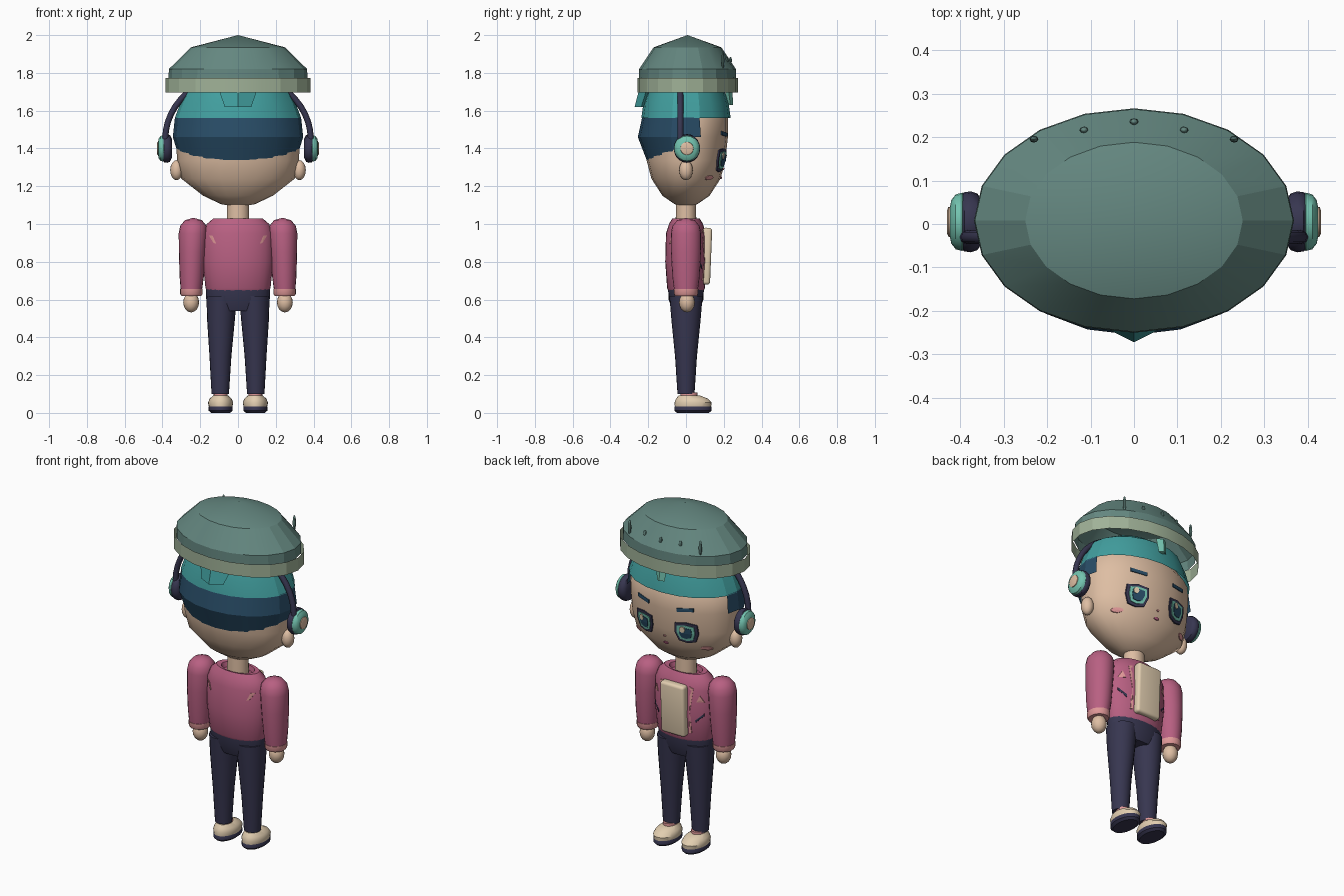
import bpy, bmesh
from math import sin, cos, pi
from mathutils import Matrix, Vector
from mathutils.bvhtree import BVHTree

cube = bpy.data.objects.get("Cube")
if cube:
    bpy.data.objects.remove(cube, do_unlink=True)


def material(name, *rgb):
    lin = [(c / 255 / 12.92) if c < 11 else ((c / 255 + 0.055) / 1.055) ** 2.4 for c in rgb]
    m = bpy.data.materials.new(name)
    m.use_nodes = True
    m.diffuse_color = (*lin, 1)
    m.node_tree.nodes["Principled BSDF"].inputs["Base Color"].default_value = (*lin, 1)
    return m


GREEN = material("hat green", 100, 135, 128)
SAGE = material("rim sage", 160, 178, 152)
TEAL = material("cap teal", 66, 160, 160)
BLUE = material("hair blue", 40, 76, 102)
SKIN = material("skin", 222, 190, 163)
ROSE = material("jacket rose", 184, 96, 130)
PINK = material("light pink", 224, 152, 152)
NAVY = material("dark navy", 55, 54, 80)
MINT = material("mint", 115, 195, 175)
CREAM = material("cream", 226, 206, 176)


def finish(bm, name, mat, angle=40):
    me = bpy.data.meshes.new(name)
    bm.to_mesh(me)
    bm.free()
    me.materials.append(mat)
    ob = bpy.data.objects.new(name, me)
    bpy.context.collection.objects.link(ob)
    if angle:
        bpy.ops.object.select_all(action='DESELECT')
        ob.select_set(True)
        bpy.context.view_layer.objects.active = ob
        bpy.ops.object.shade_smooth_by_angle(angle=angle * pi / 180)
    return ob


def loft(name, mat, rings, at=(0, 0, 0), seg=20, caps=True, angle=40, turn=0, keep=None):
    """Stack of ellipses (z, rx, ry[, cx, cy]), lowest first; zero radius makes a pole."""
    bm = bmesh.new()
    loops = []
    for z, rx, ry, *c in rings:
        cx, cy = c or (0, 0)
        n = seg if rx else 1
        loops.append([bm.verts.new((cx + rx * sin(2 * pi * i / seg),
                                    cy - ry * cos(2 * pi * i / seg), z)) for i in range(n)])
    for a, b in zip(loops, loops[1:]):
        for i in range(seg):
            j = (i + 1) % seg
            quad = [a[i % len(a)], a[j % len(a)], b[j % len(b)], b[i % len(b)]]
            bm.faces.new(list(dict.fromkeys(quad)))
    if caps:
        if len(loops[0]) > 1:
            bm.faces.new(loops[0][::-1])
        if len(loops[-1]) > 1:
            bm.faces.new(loops[-1])
    if keep:
        drop = [f for f in bm.faces if not keep(f.calc_center_median())]
        bmesh.ops.delete(bm, geom=drop, context='FACES')
    bm.transform(Matrix.Translation(at) @ Matrix.Rotation(turn, 4, 'Y'))
    return finish(bm, name, mat, angle)


def ball(name, mat, at, rx, ry, rz, seg=16, n=8):
    arc = [k * pi / n for k in range(n + 1)]
    rings = [(-rz * cos(a), rx * sin(a) if 0 < k < n else 0, ry * sin(a)) for k, a in enumerate(arc)]
    return loft(name, mat, rings, at, seg)


def decal(name, mat, tree, pts, side=1, off=0.006):
    """Thin plate laid on a surface; pts are (x, z), side is the y direction it faces."""
    bm = bmesh.new()
    n = len(pts)
    mid = (sum(p[0] for p in pts) / n, sum(p[1] for p in pts) / n)

    def drop(x, z):
        hit = tree.ray_cast(Vector((x, side, z)), Vector((0, -side, 0)))[0]
        return bm.verts.new((x, (hit.y if hit else 0) + side * off, z))
    edge = [drop(*p) for p in pts]
    center = drop(*mid)
    for i in range(n):
        bm.faces.new((center, edge[i], edge[(i + 1) % n]))
    ext = bmesh.ops.extrude_face_region(bm, geom=bm.faces[:])
    for v in ext["geom"]:
        if isinstance(v, bmesh.types.BMVert):
            v.co.y -= side * 0.009
    bmesh.ops.recalc_face_normals(bm, faces=bm.faces)
    return finish(bm, name, mat, 0)


def tree_of(ob):
    return BVHTree.FromObject(ob, bpy.context.evaluated_depsgraph_get())


def oval(x, z, rx, rz, n=10):
    return [(x + rx * cos(2 * pi * i / n), z + rz * sin(2 * pi * i / n)) for i in range(n)]


# Head, hair, cap and hat
head = loft("head", SKIN, [(1.09, 0, 0), (1.105, .09, .06), (1.15, .185, .125), (1.24, .3, .183),
                           (1.335, .322, .208), (1.46, .33, .222), (1.56, .325, .222),
                           (1.68, .22, .15), (1.72, 0, 0)])
loft("hair", BLUE, [(1.33, .305, .205), (1.46, .345, .255), (1.565, .334, .232)], caps=False, angle=20,
     keep=lambda c: c.y < (0.1 if c.z > 1.45 else -0.02))
loft("cap", TEAL, [(1.56, .335, .237), (1.64, .305, .225), (1.7, .275, .205), (1.76, .17, .12), (1.79, 0, 0)],
     caps=False, angle=20)
loft("hat_dome", GREEN, [(1.76, .368, .258), (1.82, .366, .256), (1.935, .25, .18), (2, 0, 0)],
     at=(0, .008, 0), caps=False, angle=15)
loft("hat_rim", SAGE, [(1.697, .385, .266), (1.772, .385, .266)], at=(0, .008, 0), caps=False, angle=15)
loft("cap_back_tab", TEAL, [(1.62, .07, .035, 0, -.237), (1.705, .1, .04, 0, -.21)], seg=4, angle=0)
loft("cap_front_tab", MINT, [(1.63, .025, .015, 0, .235), (1.71, .035, .02, 0, .225)], seg=4, angle=0)
for x, y, h in ((0, .235, .02), (.115, .216, .02), (-.115, .216, .02), (.23, .195, .045), (-.23, .195, .045)):
    ball("hat_stud", GREEN, (x, y, 1.865), .01, .008, h, seg=8, n=6)

# Headphone band
curve = bpy.data.curves.new("headphone_band", 'CURVE')
curve.dimensions = '3D'
curve.bevel_depth = 0.016
curve.bevel_resolution = 2
spline = curve.splines.new('POLY')
spline.points.add(24)
for i, p in enumerate(spline.points):
    a = pi * i / 24
    p.co = (.385 * cos(a), -.03, 1.45 + .34 * sin(a), 1)
curve.materials.append(NAVY)
band = bpy.data.objects.new("headphone_band", curve)
bpy.context.collection.objects.link(band)
bpy.ops.object.select_all(action='DESELECT')
band.select_set(True)
bpy.context.view_layer.objects.active = band
bpy.ops.object.convert(target='MESH')

# Body
loft("neck", SKIN, [(.99, .06, .055), (1.12, .058, .053)])
torso = loft("jacket", ROSE, [(.645, .165, .092), (.66, .172, .1), (.8, .187, .11), (.95, .185, .106),
                              (1.0, .165, .09), (1.03, .13, .072), (1.028, .1, .062), (1.0, .09, .058)], seg=28)
loft("hips", NAVY, [(.54, .15, .07), (.6, .168, .092), (.66, .17, .095)], seg=24)
bm = bmesh.new()
bmesh.ops.create_cube(bm, size=1)
bm.transform(Matrix.Translation((0, .108, .83)) @ Matrix.Rotation(-.04, 4, 'X') @ Matrix.Diagonal((.155, .05, .3, 1)))
bmesh.ops.bevel(bm, geom=bm.edges[:], offset=.015, segments=3, affect='EDGES', profile=.5)
finish(bm, "shirt_panel", CREAM)

face, coat = tree_of(head), tree_of(torso)
EYE = [(-.06, .055), (0, .064), (.06, .055), (.064, 0), (.045, -.052), (0, -.063), (-.045, -.052), (-.064, 0)]

for s in (-1, 1):
    turn = s * pi / 2
    # Ears and headphone cups
    ball("ear", SKIN, (s * .325, 0, 1.285), .034, .036, .053)
    cup = (s * .36, .005, 1.4)
    loft("cup_pad", NAVY, [(-.01, .05, .05), (0, .07, .065), (.015, .076, .07), (.03, .074, .068), (.04, .06, .06)],
         at=cup, turn=turn)
    loft("cup_shell", MINT, [(.025, .06, .06), (.035, .069, .067), (.05, .066, .063), (.06, .052, .05),
                             (.064, .03, .03)], at=cup, turn=turn)
    loft("cup_button", SKIN, [(.055, .036, .036), (.067, .034, .034), (.07, .026, .026)], at=cup, turn=turn)

    # Eyes, brows and cheeks
    for name, mat, k, off in (("eye_rim", NAVY, 1, .008), ("iris", MINT, .76, .011), ("pupil", BLUE, .52, .014)):
        decal(name, mat, face, [(s * .135 + k * x, 1.337 + k * z) for x, z in EYE], off=off)
    decal("eye_glint", CREAM, face, oval(s * .135 + .015, 1.36, .015, .018, 8), off=.017)
    decal("brow", BLUE, face, [(s * .09, 1.462), (s * .18, 1.472), (s * .18, 1.492), (s * .09, 1.482)])
    decal("cheek", PINK, face, oval(s * .222, 1.245, .028, .013))

    # Arms and hands
    loft("sleeve", ROSE, [(.645, .056, .062, .247, 0), (.72, .064, .072, .245, 0), (.85, .071, .08, .242, 0),
                          (.95, .076, .08, .238, 0), (.99, .07, .072, .236, 0), (1.02, .045, .047, .236, 0),
                          (1.033, 0, 0, .236, 0)] if s > 0 else
         [(.645, .056, .062, -.247, 0), (.72, .064, .072, -.245, 0), (.85, .071, .08, -.242, 0),
          (.95, .076, .08, -.238, 0), (.99, .07, .072, -.236, 0), (1.02, .045, .047, -.236, 0),
          (1.033, 0, 0, -.236, 0)])
    loft("cuff", PINK, [(.62, .053, .058), (.63, .059, .064), (.655, .059, .065)], at=(s * .247, 0, 0))
    ball("hand", SKIN, (s * .248, .005, .585), .042, .042, .053)

    # Legs and shoes
    loft("trouser_leg", NAVY, [(.1, .046, .045, s * .094, 0), (.3, .058, .058, s * .093, 0),
                               (.5, .074, .078, s * .09, 0), (.62, .08, .088, s * .087, 0)])
    loft("sock", PINK, [(.07, .038, .045), (.108, .036, .045)], at=(s * .092, .015, 0))
    loft("shoe_sole", NAVY, [(0, .05, .085), (.012, .064, .098), (.032, .064, .098), (.042, .058, .09)],
         at=(s * .092, .037, 0), seg=24)
    loft("shoe_upper", CREAM, [(.032, .062, .096), (.055, .067, .098), (.075, .058, .085, 0, -.005),
                               (.093, .038, .055, 0, -.02)], at=(s * .092, .037, 0), seg=24)

    # Jacket trim, front and back
    decal("lapel_edge", PINK, coat, [(s * .085, .7), (s * .098, .7), (s * .092, .83), (s * .108, .96), (s * .085, .97)],
          off=.004)
    decal("front_patch", PINK, coat, [(s * .125, .885), (s * .16, .885), (s * .14, .925)], off=.004)
    decal("front_slash", NAVY, coat, [(s * .12, .765), (s * .16, .805), (s * .16, .82), (s * .12, .78)], off=.004)
    decal("back_patch", PINK, coat, [(s * .115, .895), (s * .13, .9), (s * .155, .94), (s * .135, .94)], -1, .004)

# Nose and mouth
decal("nose", PINK, face, oval(0, 1.29, .008, .006, 6))
decal("mouth", ROSE, face, oval(0, 1.245, .017, .007, 8))
